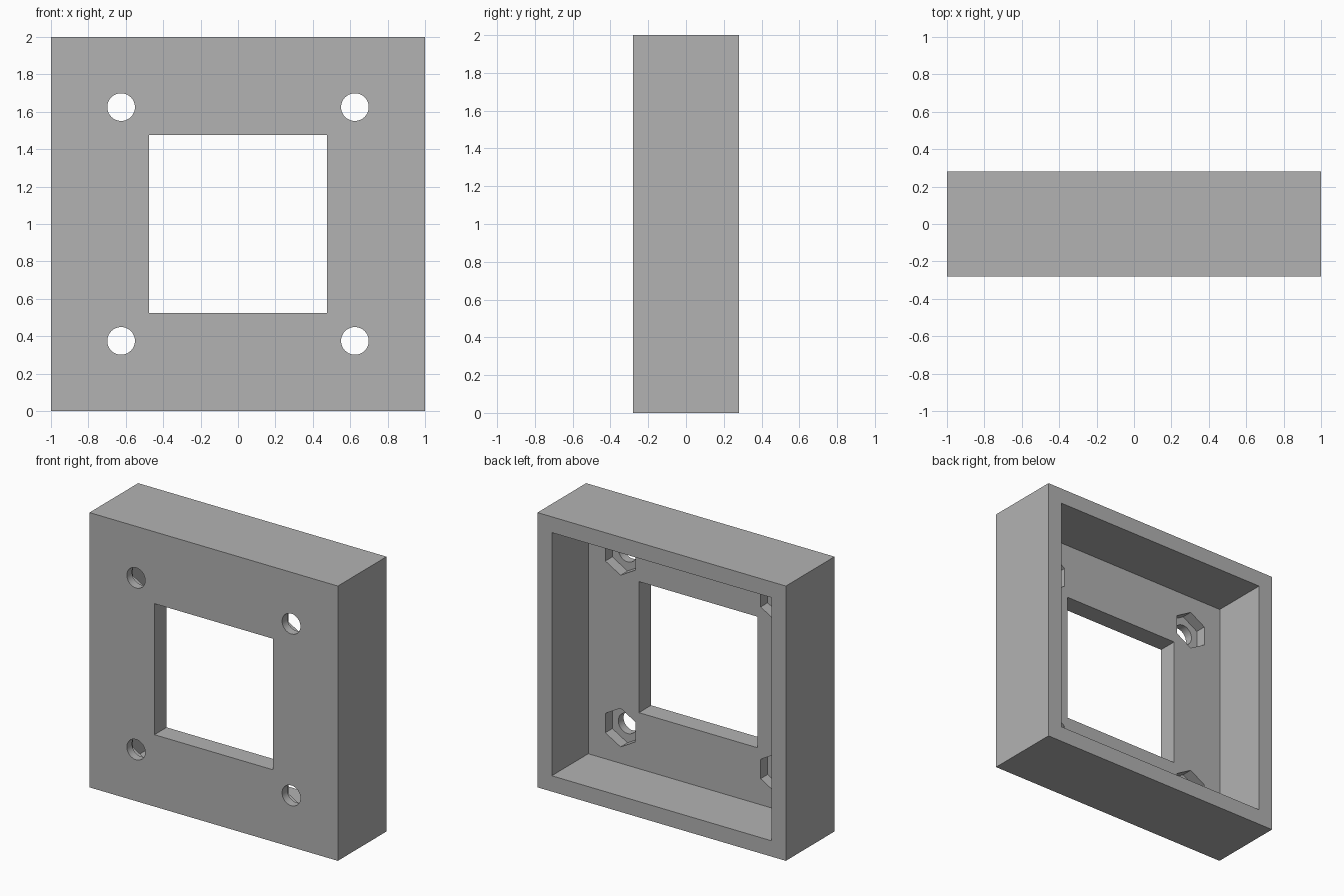
import bpy
import bmesh
from math import pi
from mathutils import Matrix, Vector

if "Cube" in bpy.data.objects:
    bpy.data.objects.remove(bpy.data.objects["Cube"], do_unlink=True)

HALF, DEPTH = 1.0, 0.28        # half width and half depth of the housing
WALL, PLATE = 0.115, 0.14      # side wall and front plate thickness
WINDOW = 0.477                 # half size of the square opening
BOLT, BOLT_R = 0.625, 0.074    # bolt hole offset and radius
NUT_R, NUT_FLOOR = 0.141, 0.06 # nut pocket radius, material left under it
OVER = 0.1                     # how far cutters stick out

grey = bpy.data.materials.new("plain_grey")
grey.use_nodes = True
grey.diffuse_color = (0.448, 0.448, 0.448, 1)
grey.node_tree.nodes["Principled BSDF"].inputs["Base Color"].default_value = grey.diffuse_color


def make_object(name, bm):
    mesh = bpy.data.meshes.new(name)
    bm.to_mesh(mesh)
    bm.free()
    mesh.materials.append(grey)
    obj = bpy.data.objects.new(name, mesh)
    bpy.context.collection.objects.link(obj)
    return obj


def block(name, half, y0, y1):
    """Square block centred on the housing, running from y0 to y1."""
    bm = bmesh.new()
    place = Matrix.Translation((0, (y0 + y1) / 2, HALF))
    size = Matrix.Diagonal((2 * half, y1 - y0, 2 * half, 1))
    bmesh.ops.create_cube(bm, size=1, matrix=place @ size)
    return make_object(name, bm)


def four_prisms(name, sides, radius, y0, y1):
    """One prism along y at each of the four bolt positions."""
    bm = bmesh.new()
    for sx in (-1, 1):
        for sz in (-1, 1):
            centre = Vector((sx * BOLT, (y0 + y1) / 2, HALF + sz * BOLT))
            bmesh.ops.create_cone(
                bm, cap_ends=True, segments=sides, radius1=radius, radius2=radius,
                depth=y1 - y0,
                matrix=Matrix.Translation(centre) @ Matrix.Rotation(pi / 2, 4, "X"))
    return make_object(name, bm)


# Housing block
housing = block("housing", HALF, -DEPTH, DEPTH)

# Rear cavity, front window, bolt holes and hexagonal nut pockets
floor = PLATE - DEPTH
cutters = [
    block("cavity_cutter", HALF - WALL, floor, DEPTH + OVER),
    block("window_cutter", WINDOW, -DEPTH - OVER, floor + OVER),
    four_prisms("nut_pocket_cutter", 6, NUT_R, NUT_FLOOR - DEPTH, floor + OVER),
    four_prisms("bolt_hole_cutter", 48, BOLT_R, -DEPTH - OVER, floor + OVER),
]
bpy.context.view_layer.objects.active = housing
for cutter in cutters:
    cutter.hide_render = True
    cut = housing.modifiers.new(cutter.name, "BOOLEAN")
    cut.operation = "DIFFERENCE"
    cut.solver = "EXACT"
    cut.object = cutter
    bpy.ops.object.modifier_apply(modifier=cut.name)
    bpy.data.objects.remove(cutter, do_unlink=True)

# Smooth the round holes, keep every real edge sharp
bpy.ops.object.select_all(action="DESELECT")
housing.select_set(True)
bpy.ops.object.shade_smooth_by_angle(angle=pi / 6)
